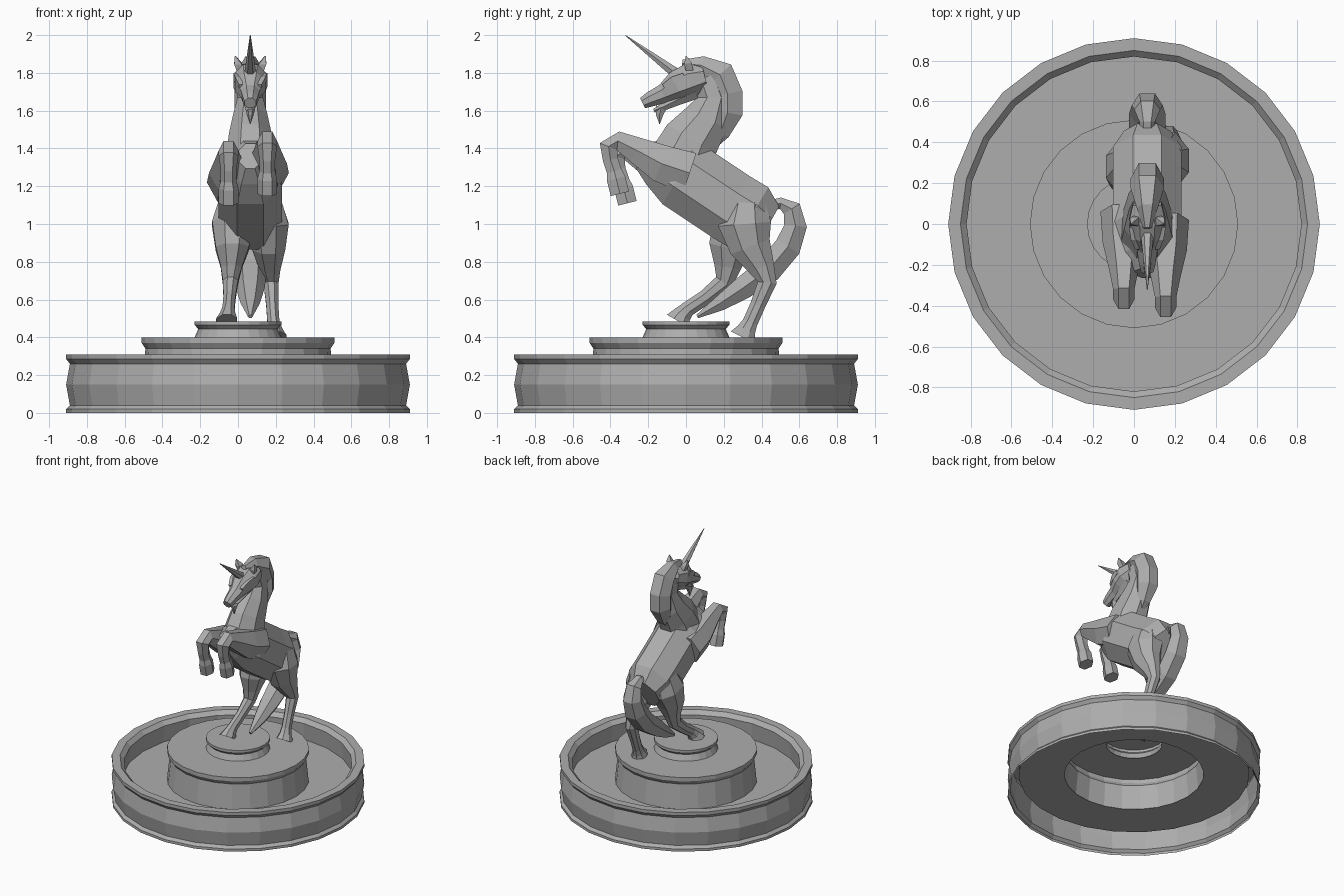
import bpy
import bmesh
import math
from mathutils import Vector

default_cube = bpy.data.objects.get("Cube")
if default_cube:
    bpy.data.objects.remove(default_cube)

stone = bpy.data.materials.new("grey_stone")
stone.use_nodes = True
grey = (.42, .42, .42, 1)
stone.diffuse_color = grey
stone.node_tree.nodes["Principled BSDF"].inputs["Base Color"].default_value = grey

middle = .065  # centre line of the animal


def finish(name, bm):
    mesh = bpy.data.meshes.new(name)
    bm.to_mesh(mesh)
    bm.free()
    mesh.materials.append(stone)
    bpy.context.collection.objects.link(bpy.data.objects.new(name, mesh))


def bridge(bm, rings):
    """Join each ring of vertices to the next with quads."""
    for low, high in zip(rings, rings[1:]):
        for i in range(len(low)):
            bm.faces.new((low[i - 1], low[i], high[i], high[i - 1]))


def lathe(name, profile, closed=False, sides=24):
    """Turn a (radius, height) profile around the upright axis."""
    bm = bmesh.new()
    angles = [math.tau * i / sides for i in range(sides)]
    rings = [[bm.verts.new((radius * math.cos(a), radius * math.sin(a), height)) for a in angles]
             for radius, height in profile]
    bridge(bm, rings)
    if closed:
        bm.faces.new(rings[-1])
    finish(name, bm)


def tier_wall(radius, bottom, top, lip):
    """Wall that narrows to a neck below a projecting lip."""
    return [(radius, bottom), (radius - .02, top - lip * 2), (radius, top - lip), (radius, top)]


def loft(name, path, start=middle, end=None, ratio=1.0, sides=8):
    """Skin oval rings along (y, z, half depth) points.

    The path drifts sideways from start to end; ratio is width over depth.
    """
    bm = bmesh.new()
    end = start if end is None else end
    last = len(path) - 1
    corner = math.pi / sides
    points = [Vector((start + (end - start) * i / last, y, z))
              for i, (y, z, depth) in enumerate(path)]
    rings = []
    for i, centre in enumerate(points):
        along = points[min(i + 1, last)] - points[max(i - 1, 0)]
        across = Vector((0, -along.z, along.y)).normalized()
        size = path[i][-1] / math.cos(corner)
        ring = []
        for k in range(sides):
            angle = corner * (2 * k + 1)
            sideways = Vector((math.sin(angle) * size * ratio, 0, 0))
            ring.append(bm.verts.new(centre + across * math.cos(angle) * size + sideways))
        rings.append(ring)
    bridge(bm, rings)
    bm.faces.new(rings[0])
    bm.faces.new(rings[-1])
    bmesh.ops.recalc_face_normals(bm, faces=bm.faces)
    finish(name, bm)


# Stepped fountain: hollow basin, middle tier and top plinth
rim, floor, basin_top, tier_top, plinth_top = .91, .15, .31, .4, .485
foot = [(rim, 0), (rim, .02), (rim - .02, .04)]
inside = [(.85, basin_top), (.82, .28), (.83, floor), (.5, floor)]
lathe("basin", foot + tier_wall(rim, floor, basin_top, .025) + inside)
lathe("middle_tier", tier_wall(.51, floor, tier_top, .03) + [(.2, tier_top)])
lathe("top_plinth", tier_wall(.23, tier_top, plinth_top, .02), closed=True)

# Rearing body, neck and mane
loft("body", [(-.24, 1.36, .07), (-.16, 1.33, .13), (-.03, 1.27, .19), (.12, 1.17, .19),
              (.24, 1.09, .19), (.34, 1.03, .19), (.43, .98, .13)], ratio=.88)
loft("neck", [(-.02, 1.34, .17), (.03, 1.45, .15), (.11, 1.56, .12), (.15, 1.67, .09),
              (.11, 1.78, .08)], ratio=.75)
loft("mane", [(-.02, 1.85, .02), (.08, 1.84, .05), (.18, 1.79, .08), (.22, 1.69, .08),
              (.22, 1.59, .08), (.18, 1.48, .05), (.15, 1.42, .02)], ratio=.9, sides=6)

# Head, jaw, beard and horn
loft("head", [(.1, 1.78, .07), (.02, 1.76, .09), (-.05, 1.73, .08), (-.12, 1.69, .05),
              (-.19, 1.66, .04), (-.23, 1.64, .03)])
loft("jaw", [(.05, 1.7, .04), (-.04, 1.66, .03), (-.12, 1.62, .02), (-.17, 1.6, .01)],
     ratio=1.3, sides=6)
loft("beard", [(-.13, 1.62, .03), (-.14, 1.58, .02), (-.14, 1.53, .002)], ratio=.8, sides=6)
loft("horn", [(-.03, 1.78, .03), (-.32, 1.998, .002)], sides=6)

# Paired ears and brows
for side, label in ((1, "left"), (-1, "right")):
    loft(label + "_ear", [(.02, 1.81, .02), (.01, 1.85, .02), (0, 1.89, .002)],
         middle + side * .05, middle + side * .08, sides=4)
    loft(label + "_brow", [(-.01, 1.78, .02), (-.07, 1.76, .02), (-.12, 1.73, .01)],
         middle + side * .07, middle + side * .05, sides=4)

# Front legs: one folded shape from shoulder to hoof, shifted to each pose
folded = [(.02, 1.27, .11), (-.13, 1.32, .1), (-.26, 1.39, .07), (-.36, 1.44, .05),
          (-.41, 1.41, .05), (-.4, 1.34, .04), (-.38, 1.28, .04), (-.37, 1.24, .05),
          (-.35, 1.16, .05)]
for label, x, back, drop in (("left", .155, 0, 0), ("right", -.05, .04, .05)):
    loft(label + "_front_leg", [(y + back, z - drop, depth) for y, z, depth in folded],
         x, ratio=.9, sides=6)

# Hind legs from hip to hoof: one on the middle tier, one on the plinth
thickness = [.1, .14, .11, .07, .05, .04, .04, .05, .07]
tier_pose = [(.32, 1.12), (.31, 1), (.34, .88), (.4, .77), (.43, .69), (.38, .57),
             (.34, .48), (.32, .44), (.3, tier_top)]
plinth_pose = [(.31, 1.12), (.28, 1), (.23, .87), (.22, .77), (.2, .69), (.1, .61),
               (.01, .55), (-.02, .52), (-.04, plinth_top)]
for label, pose, hip, hoof in (("left", tier_pose, .15, .2), ("right", plinth_pose, -.02, -.06)):
    loft(label + "_hind_leg", [(y, z, depth) for (y, z), depth in zip(pose, thickness)],
         hip, hoof, ratio=.8)

# Arching tail that sweeps down between the hind legs
loft("tail", [(.42, 1.09, .03), (.5, 1.11, .03), (.56, 1.08, .05), (.58, .99, .06),
              (.54, .88, .07), (.44, .76, .07), (.3, .66, .06), (.18, .58, .04),
              (.06, .51, .01)], ratio=1.1, sides=6)
